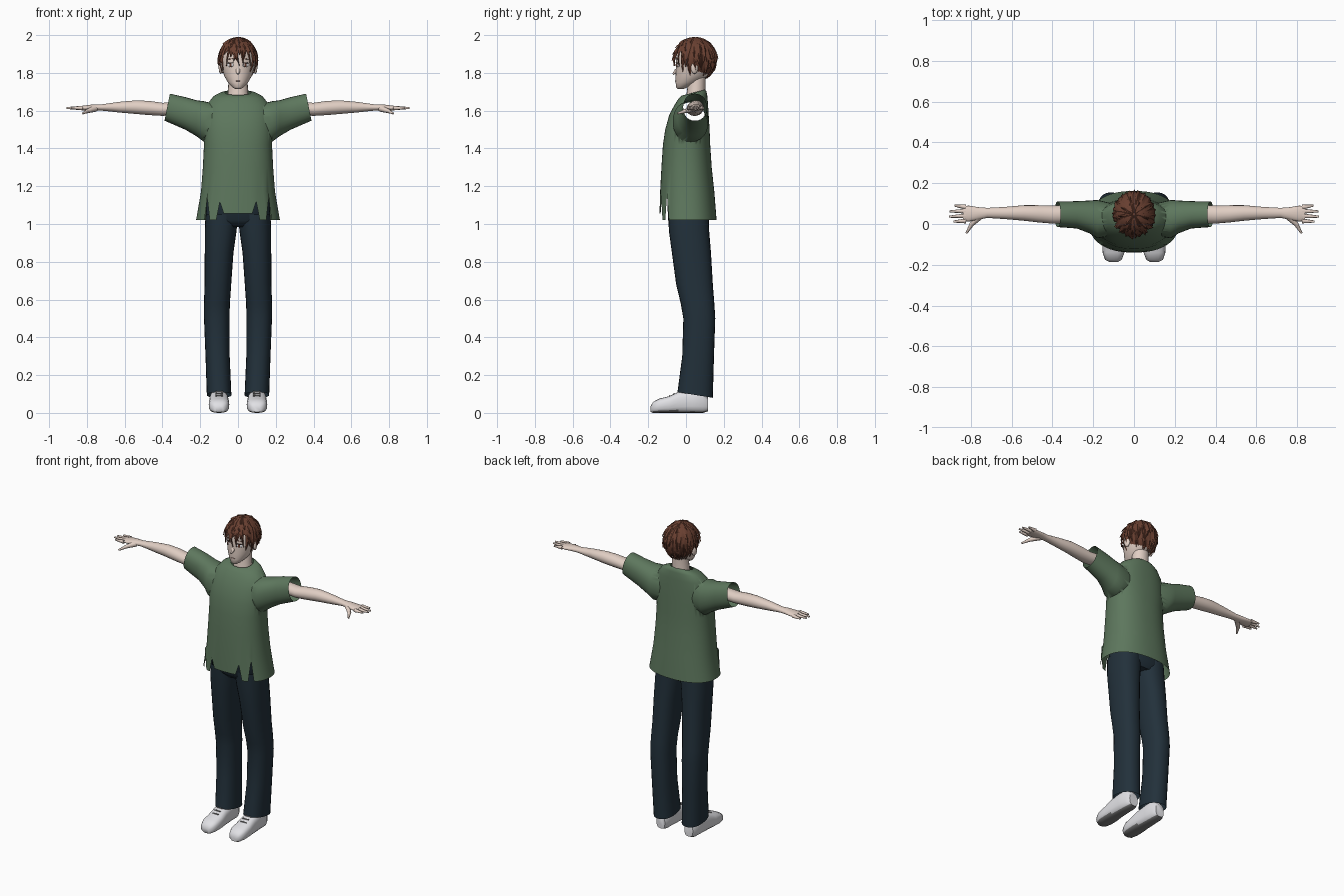
import bpy, bmesh, math, random
from mathutils import Vector, Matrix

random.seed(4)
cube = bpy.data.objects.get("Cube")
if cube:
    bpy.data.objects.remove(cube, do_unlink=True)


def material(name, rgb):
    m = bpy.data.materials.new(name)
    m.use_nodes = True
    m.diffuse_color = (*rgb, 1)
    bsdf = m.node_tree.nodes["Principled BSDF"]
    bsdf.inputs["Base Color"].default_value = (*rgb, 1)
    bsdf.inputs["Roughness"].default_value = 0.8
    return m


SKIN = material("skin", (0.75, 0.62, 0.55))
GREEN = material("shirt green", (0.11, 0.185, 0.11))
NAVY = material("denim navy", (0.016, 0.03, 0.043))
BROWN = material("hair brown", (0.14, 0.05, 0.03))
WHITE = material("shoe white", (0.75, 0.75, 0.78))
GREY = material("sole grey", (0.2, 0.2, 0.2))
DARK = material("lash dark", (0.03, 0.02, 0.02))
LIP = material("lip", (0.5, 0.3, 0.26))


def finish(name, bm, *mats, angle=50):
    bmesh.ops.recalc_face_normals(bm, faces=bm.faces)
    me = bpy.data.meshes.new(name)
    bm.to_mesh(me)
    bm.free()
    ob = bpy.data.objects.new(name, me)
    bpy.context.collection.objects.link(ob)
    for m in mats:
        me.materials.append(m)
    bpy.ops.object.select_all(action='DESELECT')
    ob.select_set(True)
    bpy.context.view_layer.objects.active = ob
    bpy.ops.object.shade_smooth_by_angle(angle=math.radians(angle))
    return ob


def loft(axis, rings, segs=24, power=2.0, side=1, caps=True):
    """Skin rings (t, min1, max1, min2, max2, shear) along an axis."""
    bm = bmesh.new()
    loops = []
    for t, a0, a1, b0, b1, *rest in rings:
        shear = rest[0] if rest else 0
        loop = []
        for i in range(segs):
            w = math.tau * i / segs
            c, s = math.cos(w), math.sin(w)
            da = (a1 - a0) / 2 * math.copysign(abs(c) ** (2 / power), c)
            db = (b1 - b0) / 2 * math.copysign(abs(s) ** (2 / power), s)
            a, b, d = (a0 + a1) / 2 + da, (b0 + b1) / 2 + db, t + shear * db
            co = {'x': (d, a, b), 'y': (a, d, b), 'z': (a, b, d)}[axis]
            loop.append(bm.verts.new((co[0] * side, co[1], co[2])))
        loops.append(loop)
    for lo, hi in zip(loops, loops[1:]):
        for i in range(segs):
            j = (i + 1) % segs
            bm.faces.new((lo[i], lo[j], hi[j], hi[i]))
    if caps:
        bm.faces.new(loops[0])
        bm.faces.new(loops[-1])
    return bm


def blob(name, loc, scale, mat, turn=0, tilt=0):
    bm = bmesh.new()
    bmesh.ops.create_uvsphere(bm, u_segments=14, v_segments=8, radius=1)
    bm.transform(Matrix.Translation(loc) @ Matrix.Rotation(turn, 4, 'Z')
                 @ Matrix.Rotation(tilt, 4, 'Y') @ Matrix.Diagonal((*scale, 1)))
    return finish(name, bm, mat)


def taper(name, p, q, r0, r1, mat):
    p, q = Vector(p), Vector(q)
    bm = bmesh.new()
    bmesh.ops.create_cone(bm, cap_ends=True, segments=8, radius1=r0, radius2=r1, depth=(q - p).length)
    turn = (q - p).to_track_quat('Z', 'Y').to_matrix().to_4x4()
    bm.transform(Matrix.Translation((p + q) / 2) @ turn)
    return finish(name, bm, mat)


# Shirt: torso and sleeves joined, then opened at hem, neck and cuffs
torso = [(1.02, -.222, .222, -.14, .162), (1.17, -.196, .196, -.137, .15),
         (1.3, -.186, .186, -.13, .136), (1.42, -.18, .18, -.122, .128),
         (1.5, -.184, .184, -.11, .125), (1.58, -.178, .178, -.088, .12),
         (1.635, -.163, .163, -.062, .116, .08), (1.675, -.13, .13, -.04, .112, .15),
         (1.693, -.095, .095, -.022, .107, .2), (1.697, -.068, .068, -.01, .1, .25)]
shirt = finish("shirt", loft('z', torso, 64, 2.3), GREEN, angle=70)
sleeve_rings = [(.06, -.05, .09, 1.46, 1.62), (.18, -.07, .118, 1.435, 1.65),
                (.22, -.045, .115, 1.465, 1.655), (.28, -.022, .112, 1.5, 1.672),
                (.375, -.015, .11, 1.547, 1.69, -.2)]
for side in (1, -1):
    sleeve = finish("sleeve", loft('x', sleeve_rings, 28, 2.2, side), GREEN)
    mod = shirt.modifiers.new("join", 'BOOLEAN')
    mod.operation, mod.solver, mod.object = 'UNION', 'EXACT', sleeve
    bpy.context.view_layer.objects.active = shirt
    bpy.ops.object.modifier_apply(modifier=mod.name)
    bpy.data.objects.remove(sleeve, do_unlink=True)
bm = bmesh.new()
bm.from_mesh(shirt.data)
bmesh.ops.delete(bm, geom=[f for f in bm.faces if len(f.verts) >= 20], context='FACES')
for v in bm.verts:
    # Torn front hem: raised middle with narrow slits
    if v.co.z < 1.03 and v.co.y < 0:
        ax = abs(v.co.x)
        v.co.z = 1.055 if ax < .08 else 1.02
        for centre, peak in ((.10, 1.16), (.165, 1.16)):
            v.co.z = max(v.co.z, peak - 11 * abs(ax - centre))
bm.to_mesh(shirt.data)
bm.free()

# Trousers
finish("trouser_seat", loft('z', [(.985, -.13, .13, -.06, .1), (1.02, -.172, .172, -.095, .122),
                                  (1.16, -.165, .165, -.1, .12)], 32, 2.4), NAVY)
leg = [(.095, .035, .165, -.045, .142, -.16), (.3, .044, .172, -.02, .148),
       (.5, .045, .18, -.014, .155), (.58, .043, .18, -.028, .15),
       (.68, .036, .177, -.052, .142), (.85, .024, .176, -.075, .132),
       (.96, .008, .176, -.09, .123), (1.05, .0, .172, -.095, .12)]
shoe = [(-.187, .08, .12, .005, .035), (-.175, .06, .142, 0, .058), (-.14, .047, .154, 0, .076),
        (-.09, .046, .155, 0, .088), (-.04, .05, .152, 0, .112), (.03, .055, .148, 0, .125),
        (.09, .057, .145, 0, .12), (.116, .07, .13, .008, .09)]
arm = [(.25, .005, .095, 1.58, 1.65), (.4, .002, .09, 1.572, 1.642), (.47, .008, .092, 1.576, 1.652),
       (.54, .016, .092, 1.582, 1.655), (.63, .024, .084, 1.59, 1.647), (.72, .03, .079, 1.6, 1.634),
       (.76, .022, .082, 1.6, 1.634), (.81, .012, .09, 1.6, 1.628), (.84, .014, .088, 1.604, 1.624)]
fingers = [("index", .012, .012, .885), ("middle", .037, .036, .908),
           ("ring", .06, .062, .905), ("little", .08, .09, .88)]

for side, word in ((1, "left"), (-1, "right")):
    finish(word + "_trouser_leg", loft('z', leg, 24, 2.3, side, False), NAVY)
    # Shoe with a grey underside and laces
    bm = loft('y', shoe, 20, 2.8, side)
    bmesh.ops.recalc_face_normals(bm, faces=bm.faces)
    for f in bm.faces:
        f.material_index = int(f.normal.z < -.7)
    finish(word + "_shoe", bm, WHITE, GREY)
    for k in range(3):
        y, z = -.085 + .022 * k, .09 + .011 * k
        taper(word + "_lace", (side * .08, y, z), (side * .12, y, z), .004, .004, GREY)
    # Arm and hand
    finish(word + "_arm", loft('x', arm, 18, 2.0, side), SKIN)
    for name, y0, y1, tip in fingers:
        taper(f"{word}_{name}_finger", (side * .825, y0 + .003, 1.614), (side * tip, y1, 1.614), .012, .005, SKIN)
    taper(word + "_thumb_base", (side * .755, .04, 1.612), (side * .8, -.005, 1.597), .018, .011, SKIN)
    taper(word + "_thumb", (side * .797, -.003, 1.598), (side * .822, -.045, 1.585), .011, .005, SKIN)
    # Ear and painted eye
    blob(word + "_ear", (side * .091, .045, 1.825), (.01, .02, .03), SKIN, side * .3)
    turn = side * .5
    blob(word + "_eye_white", (side * .04, -.043, 1.842), (.019, .004, .011), WHITE, turn)
    blob(word + "_iris", (side * .039, -.046, 1.842), (.008, .003, .011), BROWN, turn)
    blob(word + "_lash", (side * .041, -.045, 1.853), (.021, .004, .0025), DARK, turn, side * .1)
    blob(word + "_brow", (side * .041, -.046, 1.874), (.021, .003, .002), BROWN, turn, side * .12)

# Head and neck
head = [(1.716, -.016, .016, -.045, -.01), (1.724, -.03, .03, -.052, .01),
        (1.75, -.054, .054, -.055, .07), (1.785, -.074, .074, -.055, .115),
        (1.83, -.086, .086, -.053, .138), (1.88, -.09, .09, -.053, .147),
        (1.93, -.082, .082, -.04, .14), (1.965, -.057, .057, -.01, .11), (1.98, -.02, .02, .03, .07)]
finish("head", loft('z', head, 28), SKIN)
finish("neck", loft('z', [(1.65, -.062, .062, -.005, .105), (1.70, -.053, .053, .005, .102),
                          (1.78, -.05, .05, .012, .105)], 20), SKIN)
taper("nose", (0, -.047, 1.812), (0, -.07, 1.793), .014, .004, SKIN)
blob("mouth", (0, -.055, 1.757), (.016, .003, .002), LIP)

# Hair: a skull cap with layered pointed locks
CENTRE, SIZE = Vector((0, .048, 1.875)), Vector((.098, .108, .11))


def scalp(azimuth, polar, lift=1.0):
    d = Vector((math.sin(azimuth) * math.sin(polar), -math.cos(azimuth) * math.sin(polar), math.cos(polar)))
    return CENTRE + d * SIZE * lift


bm = bmesh.new()
bmesh.ops.create_uvsphere(bm, u_segments=28, v_segments=18, radius=1)
bm.transform(Matrix.Translation(CENTRE) @ Matrix.Diagonal((*SIZE, 1)))
low = [f for f in bm.faces if f.calc_center_median().z < 1.785
       or (f.calc_center_median().y < .02 and f.calc_center_median().z < 1.915)]
bmesh.ops.delete(bm, geom=low, context='FACES')
finish("hair_cap", bm, BROWN)


def lock(bm, azimuth, start, end, width, flare):
    steps, rows = 6, []
    twist = random.uniform(-.25, .25)
    for k in range(steps + 1):
        f = k / steps
        a, p = azimuth + twist * f * f, start + (end - start) * f
        half = width * (1 - f) ** .7 * min(1, .45 + f * 2)
        ridge = scalp(a, p, 1.045 + flare * f * f)
        across = Vector((math.cos(a), math.sin(a), 0)) * max(half, .0008)
        base = scalp(a, p, 1.0 + flare * f * f)
        rows.append([bm.verts.new(c) for c in (base - across, ridge, base + across)])
    for r, q in zip(rows, rows[1:]):
        for i in range(3):
            j = (i + 1) % 3
            bm.faces.new((r[i], r[j], q[j], q[i]))


bm = bmesh.new()
for layer, (count, start) in enumerate(((30, .75), (24, .45), (18, .1))):
    for i in range(count):
        a = math.tau * (i + random.uniform(-.3, .3)) / count
        front = math.cos(a)
        # Short fringe, longer sides and nape
        end = 1.62 if front > .6 else 2.3 if front > -.3 else 2.45
        end -= layer * .42 + random.uniform(-.12, .25)
        lock(bm, a, start, end, random.uniform(.016, .026), random.uniform(.0, .12))
for x in (-.55, -.12, .2, .6):
    lock(bm, x, .8, 1.9, .01, .06)
# Nape points
for a in (-.35, -.1, .15, .4):
    lock(bm, math.pi + a, 1.6, 2.6, .022, .08)
# Crown tufts
for i in range(9):
    lock(bm, i * .7, .05, .6 + random.uniform(0, .3), .014, .06)
finish("hair_locks", bm, BROWN, angle=35)
